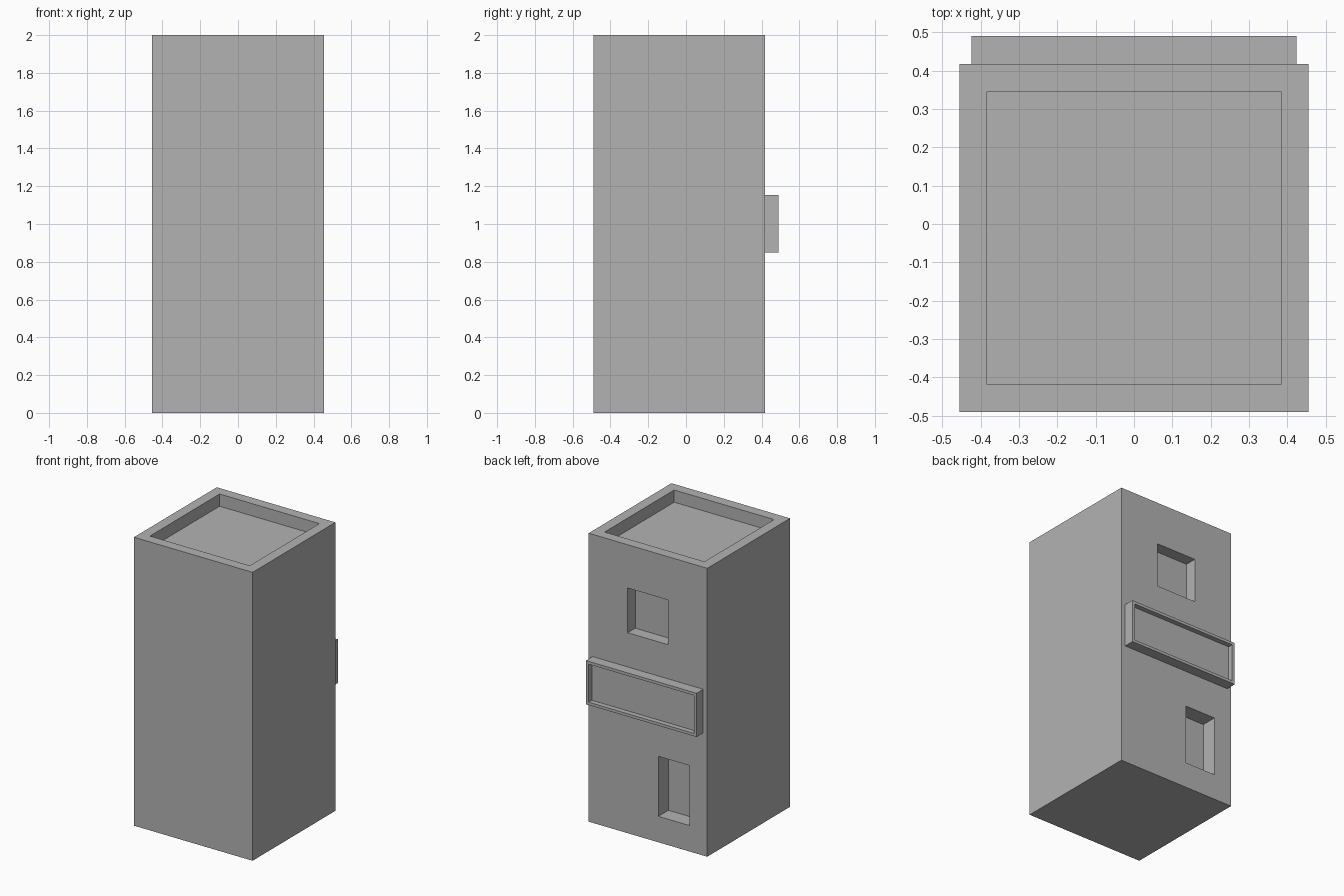
import bpy
from mathutils import Vector

cube = bpy.data.objects.get("Cube")
if cube:
    bpy.data.objects.remove(cube, do_unlink=True)

grey = bpy.data.materials.new("plain grey")
grey.use_nodes = True
colour = (0.45, 0.45, 0.45, 1)
grey.diffuse_color = colour
grey.node_tree.nodes["Principled BSDF"].inputs["Base Color"].default_value = colour


def box(name, low, high):
    """Box between two opposite corners."""
    low, high = Vector(low), Vector(high)
    bpy.ops.mesh.primitive_cube_add(size=1)
    ob = bpy.context.object
    ob.name = ob.data.name = name
    for v in ob.data.vertices:
        v.co = (low + high) / 2 + v.co * (high - low)
    ob.data.materials.append(grey)
    return ob


def carve(target, low, high):
    """Cut a box-shaped recess out of the target."""
    cutter = box("cutter", low, high)
    cutter.hide_render = True
    mod = target.modifiers.new("recess", "BOOLEAN")
    mod.operation = "DIFFERENCE"
    mod.solver = "EXACT"
    mod.object = cutter
    bpy.context.view_layer.objects.active = target
    bpy.ops.object.modifier_apply(modifier=mod.name)
    bpy.data.objects.remove(cutter, do_unlink=True)


HALF, FRONT, WALL, BACK, TOP = 0.455, -0.49, 0.417, 0.49, 2.0
RIM = 0.072

# Tower body with a sunken roof, a window and a doorway
body = box("building_body", (-HALF, FRONT, 0), (HALF, WALL, TOP))
carve(body, (RIM - HALF, FRONT + RIM, TOP - 0.085), (HALF - RIM, WALL - RIM, TOP + 0.1))
carve(body, (-0.155, WALL - 0.083, 1.39), (0.155, WALL + 0.1, 1.7))
carve(body, (-0.318, WALL - 0.11, 0.18), (-0.08, WALL + 0.1, 0.596))

# Framed sign board on the back wall
SIGN, LOW, HIGH, EDGE = 0.424, 0.85, 1.153, 0.02
sign = box("sign_board", (-SIGN, WALL, LOW), (SIGN, BACK, HIGH))
carve(sign, (EDGE - SIGN, BACK - 0.035, LOW + EDGE), (SIGN - EDGE, BACK + 0.1, HIGH - EDGE))
